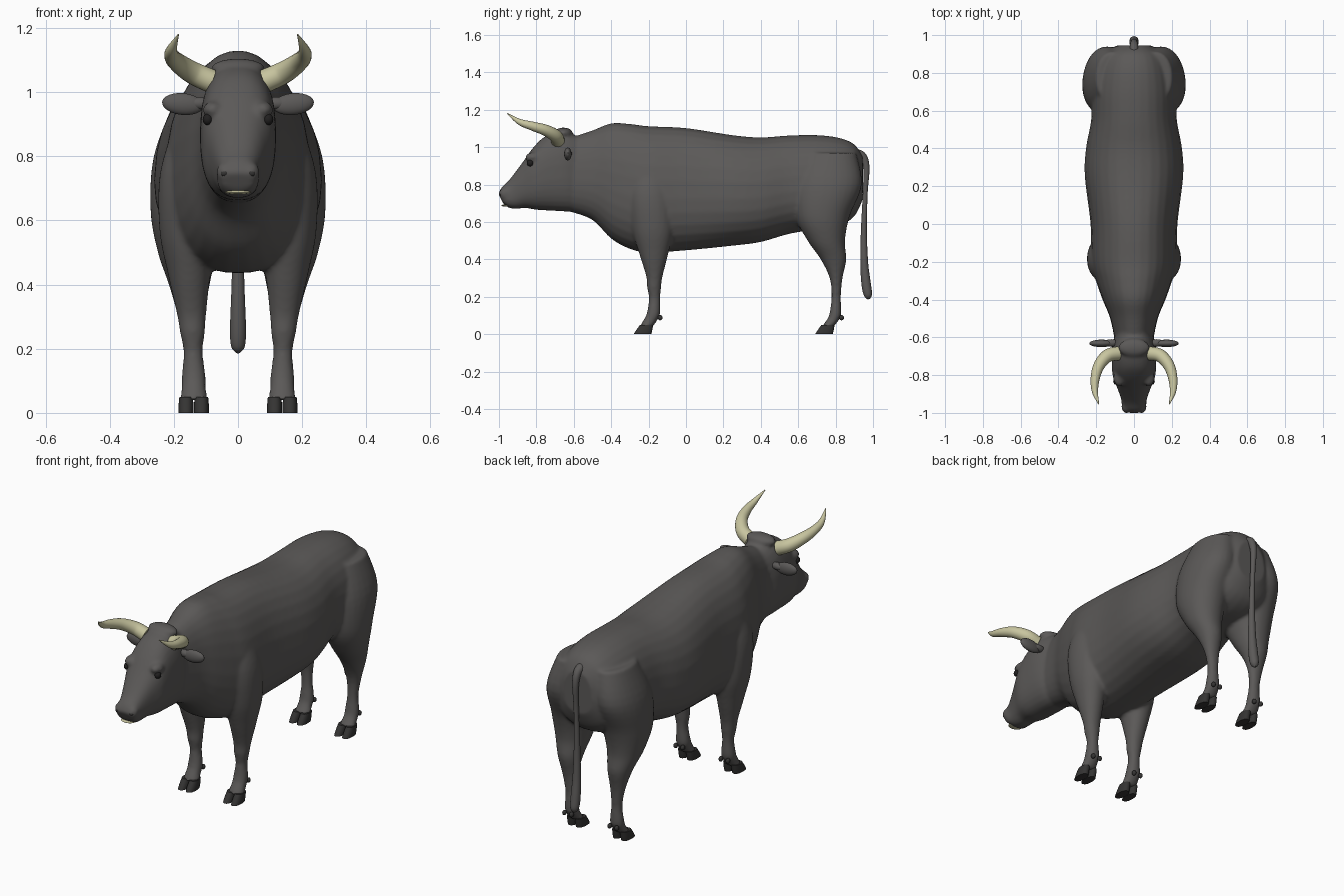
import bpy, bmesh, math
from mathutils import Vector, Matrix

if "Cube" in bpy.data.objects:
    bpy.data.objects.remove(bpy.data.objects["Cube"])


def material(name, rgb):
    m = bpy.data.materials.new(name)
    m.diffuse_color = (*rgb, 1)
    m.use_nodes = True
    m.node_tree.nodes["Principled BSDF"].inputs["Base Color"].default_value = m.diffuse_color
    return m


HIDE = material("dark grey hide", (0.105, 0.10, 0.097))
HORN = material("pale horn", (0.58, 0.56, 0.35))
HOOF = material("dark hoof", (0.035, 0.034, 0.033))
EYE = material("black eye", (0.015, 0.014, 0.014))


def spline(rows, n):
    """Catmull-Rom interpolation of rows of numbers."""
    out = []
    for i in range(len(rows) - 1):
        a, b, c, d = rows[max(i - 1, 0)], rows[i], rows[i + 1], rows[min(i + 2, len(rows) - 1)]
        for k in range(n):
            t = k / n
            out.append([0.5 * (2 * q + (r - p) * t + (2 * p - 5 * q + 4 * r - s) * t * t
                               + (3 * q - p - 3 * r + s) * t ** 3) for p, q, r, s in zip(a, b, c, d)])
    return out + [list(rows[-1])]


def skin(bm, frames, power=2.0, egg=0.0, seg=28):
    """Closed loft through (centre, u, v) superellipse sections."""
    rings = []
    for c, u, v in frames:
        ring = []
        for i in range(seg):
            t = 2 * math.pi * (i + 0.5) / seg
            x = math.copysign(abs(math.cos(t)) ** (2 / power), math.cos(t))
            y = math.copysign(abs(math.sin(t)) ** (2 / power), math.sin(t))
            ring.append(bm.verts.new(c + u * x * (1 - egg * y) + v * y))
        rings.append(ring)
    for a, b in zip(rings, rings[1:]):
        for i in range(seg):
            j = (i + 1) % seg
            bm.faces.new((a[i], a[j], b[j], b[i]))
    bm.faces.new(rings[0][::-1])
    bm.faces.new(rings[-1])


def slices(bm, rows, side=1, n=5, **kw):
    """Rows: x centre, (y, z) of one edge, (y, z) of the opposite edge, half width."""
    skin(bm, [(Vector((x * side, (a + c) / 2, (b + d) / 2)), Vector((w, 0, 0)),
               Vector((0, (a - c) / 2, (b - d) / 2))) for x, a, b, c, d, w in spline(rows, n)], **kw)


def tube(bm, rows, side=1):
    """Rows: x, y, z, radius along a path."""
    pts = spline(rows, 7)
    pos = [Vector((p[0] * side, p[1], p[2])) for p in pts]
    frames = []
    for i, p in enumerate(pos):
        t = (pos[min(i + 1, len(pos) - 1)] - pos[max(i - 1, 0)]).normalized()
        u = Vector((1, 0, 0)) if abs(t.x) < 0.3 else Vector((0, 0, 1))
        u = (u - t * u.dot(t)).normalized()
        frames.append((p, u * pts[i][3], t.cross(u) * pts[i][3]))
    # keep the frame continuous by projecting the previous axis
    for i in range(1, len(frames)):
        t = (pos[min(i + 1, len(pos) - 1)] - pos[i - 1]).normalized()
        u = frames[i - 1][1]
        u = (u - t * u.dot(t)).normalized()
        frames[i] = (pos[i], u * pts[i][3], t.cross(u) * pts[i][3])
    skin(bm, frames, seg=18)


def ball(bm, loc, scale, rot=0.0):
    m = Matrix.Translation(loc) @ Matrix.Rotation(rot, 4, 'Y') @ Matrix.Diagonal((*scale, 1))
    bmesh.ops.create_uvsphere(bm, u_segments=20, v_segments=12, radius=1, matrix=m)


def finish(name, bm, mat):
    bmesh.ops.recalc_face_normals(bm, faces=bm.faces)
    me = bpy.data.meshes.new(name)
    bm.to_mesh(me)
    bm.free()
    me.materials.append(mat)
    ob = bpy.data.objects.new(name, me)
    bpy.context.collection.objects.link(ob)
    bpy.ops.object.select_all(action='DESELECT')
    ob.select_set(True)
    bpy.context.view_layer.objects.active = ob
    bpy.ops.object.shade_smooth_by_angle(angle=math.radians(50))
    return ob


# Torso and neck: y, top, bottom, half width
torso = [(-.62, 1.05, .655, .10), (-.5, 1.09, .61, .125), (-.4, 1.128, .51, .165), (-.3, 1.125, .455, .20),
         (-.2, 1.113, .435, .225), (0, 1.103, .447, .228), (.25, 1.065, .472, .258), (.4, 1.053, .492, .252),
         (.55, 1.063, .535, .225), (.7, 1.065, .56, .22), (.82, 1.05, .58, .20), (.9, 1.015, .63, .16),
         (.945, .95, .72, .09)]
# Head: poll to nose
head = [(0, -.56, 1.05, -.56, .66, .09), (0, -.665, 1.085, -.62, .655, .115), (0, -.75, 1.06, -.72, .66, .118),
        (0, -.815, 1.0, -.80, .665, .112), (0, -.88, .91, -.86, .675, .088), (0, -.945, .825, -.905, .67, .068),
        (0, -.985, .785, -.945, .675, .063), (0, -1.003, .75, -.975, .695, .048)]
# Legs: x, front y, z, back y, z, half width
fore = [(.12, -.28, .92, -.10, .92, .07), (.145, -.31, .75, -.07, .75, .098), (.155, -.29, .57, -.065, .57, .09),
        (.152, -.25, .43, -.095, .43, .066), (.145, -.213, .31, -.125, .31, .046), (.142, -.208, .25, -.133, .25, .039),
        (.14, -.198, .19, -.138, .19, .03), (.138, -.21, .11, -.138, .11, .038), (.138, -.225, .08, -.15, .08, .038),
        (.138, -.247, .04, -.178, .04, .044)]
hind = [(.11, .64, .97, .91, .97, .09), (.145, .58, .8, .94, .8, .118), (.155, .585, .63, .875, .63, .118),
        (.158, .65, .5, .85, .5, .092), (.152, .72, .4, .857, .4, .064), (.146, .768, .3, .837, .3, .042),
        (.14, .778, .2, .828, .2, .03), (.138, .767, .11, .83, .11, .038), (.138, .755, .08, .82, .08, .038),
        (.138, .725, .04, .79, .04, .044)]

bm = bmesh.new()
slices(bm, [(0, y, t, y, b, w) for y, t, b, w in torso], power=2.3, egg=0.1)
slices(bm, head, power=2.5)
for s in (1, -1):
    slices(bm, fore, s, power=2.1)
    slices(bm, hind, s, power=2.1)
    ball(bm, (s * .078, -.815, .945), (.032, .045, .028))      # brow
    ball(bm, (s * .038, -.968, .75), (.03, .033, .033))        # nostril wing
ball(bm, (0, -.655, 1.075), (.085, .05, .03))                  # poll tuft
body = finish("body", bm, HIDE)
remesh = body.modifiers.new("blend", 'REMESH')
remesh.mode = 'VOXEL'
remesh.voxel_size = 0.009
remesh.use_smooth_shade = True
smooth = body.modifiers.new("soften", 'SMOOTH')
smooth.factor = 0.5
smooth.iterations = 8

# Tail
bm = bmesh.new()
tube(bm, [(0, .88, .965, .03), (0, .94, .955, .022), (0, .964, .89, .017), (0, .958, .75, .013),
          (0, .951, .55, .016), (0, .953, .38, .021), (0, .963, .27, .025), (0, .973, .21, .022), (0, .978, .187, .006)])
finish("tail", bm, HIDE)

# Mouth strip
bm = bmesh.new()
ball(bm, (0, -.958, .688), (.04, .03, .006))
finish("mouth_strip", bm, HORN)

for s, side in ((1, "left"), (-1, "right")):
    # Horn
    bm = bmesh.new()
    tube(bm, [(.085, -.685, 1.035, .037), (.14, -.698, 1.06, .035), (.185, -.75, 1.09, .03), (.206, -.82, 1.112, .024),
              (.206, -.89, 1.135, .016), (.186, -.955, 1.18, .002)], s)
    finish("horn_" + side, bm, HORN)

    # Ear
    bm = bmesh.new()
    ball(bm, (s * .172, -.632, .963), (.065, .02, .034), s * -.1)
    ball(bm, (s * .12, -.63, .965), (.04, .02, .02))
    finish("ear_" + side, bm, HIDE)

    # Eye and nostril
    bm = bmesh.new()
    ball(bm, (s * .094, -.833, .915), (.016, .018, .018))
    finish("eye_" + side, bm, EYE)
    bm = bmesh.new()
    ball(bm, (s * .04, -.992, .748), (.014, .008, .009), s * .4)
    finish("nostril_" + side, bm, HOOF)

    # Cloven hooves with dewclaws
    for part, y0 in (("front", -.28), ("hind", .69)):
        bm = bmesh.new()
        for dx in (-.024, .024):
            x = .138 + dx
            slices(bm, [(x, y0, 0, y0 + .095, 0, .0235), (x, y0 + .014, .022, y0 + .1, .022, .0235),
                        (x, y0 + .034, .05, y0 + .105, .05, .021)], s, n=3, power=2.3)
            ball(bm, (s * (.138 + dx * .9), y0 + .142, .088), (.011, .013, .014))
        finish(part + "_hoof_" + side, bm, HOOF)
